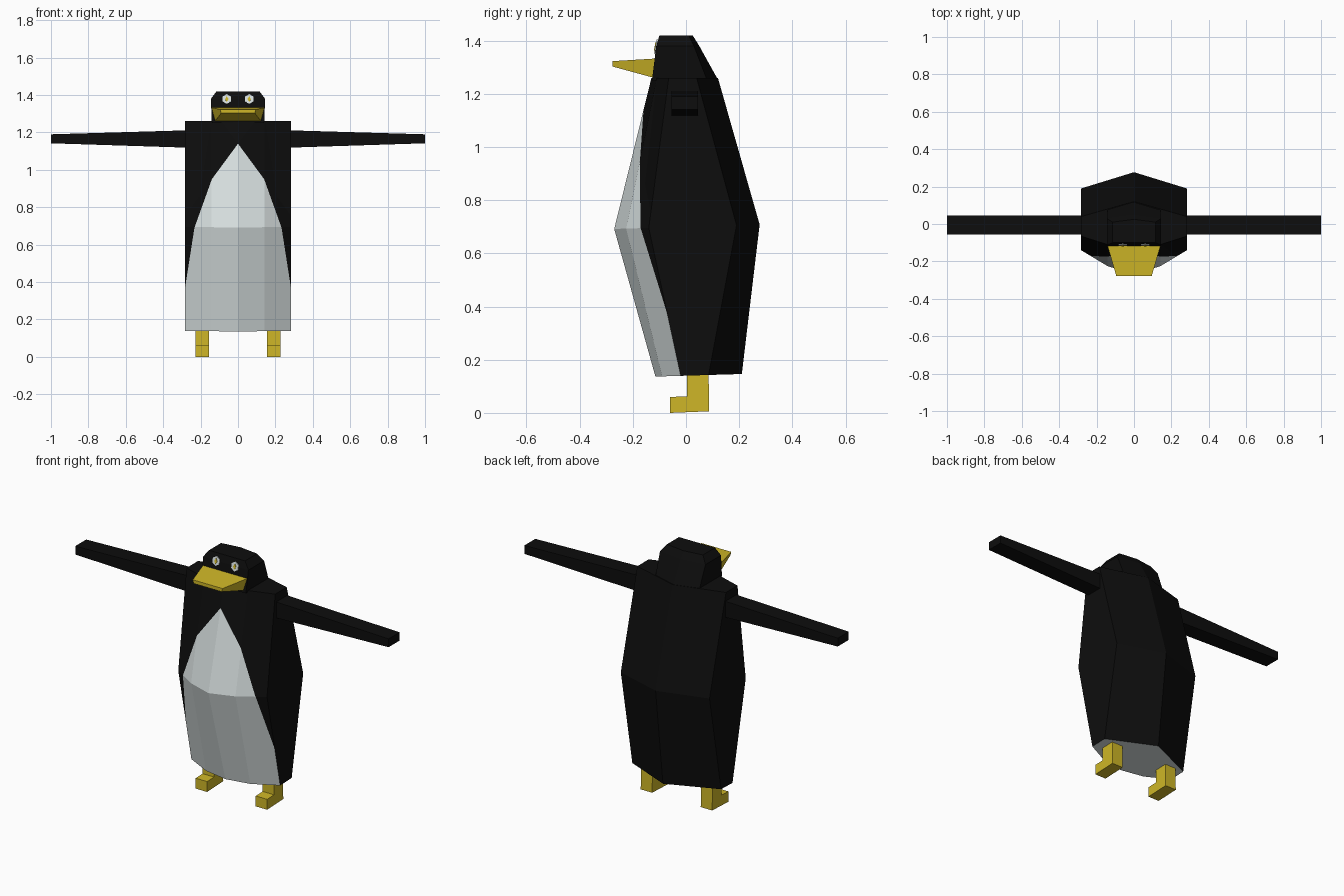
import bpy, bmesh, math
from mathutils import Vector

cube = bpy.data.objects.get("Cube")
if cube:
    bpy.data.objects.remove(cube, do_unlink=True)


def material(name, rgb):
    m = bpy.data.materials.new(name)
    m.use_nodes = True
    m.diffuse_color = (*rgb, 1)
    m.node_tree.nodes["Principled BSDF"].inputs["Base Color"].default_value = (*rgb, 1)
    return m


BLACK = material("black_plumage", (0.004, 0.004, 0.004))
WHITE = material("white_plumage", (0.70, 0.76, 0.76))
YELLOW = material("yellow_horn", (0.62, 0.47, 0.02))


def finish(name, bm, *mats):
    bmesh.ops.recalc_face_normals(bm, faces=bm.faces)
    mesh = bpy.data.meshes.new(name)
    bm.to_mesh(mesh)
    bm.free()
    for m in mats:
        mesh.materials.append(m)
    obj = bpy.data.objects.new(name, mesh)
    bpy.context.collection.objects.link(obj)
    return obj


def loft(rings):
    """Skin closed rings of 3D points and cap both ends."""
    bm = bmesh.new()
    loops = [[bm.verts.new(p) for p in ring] for ring in rings]
    n = len(loops[0])
    for a, b in zip(loops, loops[1:]):
        for i in range(n):
            j = (i + 1) % n
            bm.faces.new((a[i], a[j], b[j], b[i]))
    bm.faces.new(loops[0])
    bm.faces.new(loops[-1])
    bmesh.ops.recalc_face_normals(bm, faces=bm.faces)
    bm.normal_update()
    return bm


def mirrored_ring(z, half, tilt=0.0):
    """Half outline from front to back, mirrored across x = 0."""
    other = [(-x, y) for x, y in reversed(half) if x > 0]
    return [(x, y, z + tilt * y) for x, y in half + other]


# Body: three faceted rings of constant width
def body_ring(z, front, quarter, side_front, side_back, back, tilt=0.0):
    w = 0.283
    half = [(0, front), (w / 2, quarter), (w, side_front), (w, side_back), (0, back)]
    return mirrored_ring(z, half, tilt)


bm = loft([body_ring(0.14, -0.115, -0.09, -0.02, 0.085, 0.21, 0.03),
           body_ring(0.70, -0.27, -0.225, -0.14, 0.19, 0.277, 0.03),
           body_ring(1.26, -0.13, -0.11, -0.065, 0.04, 0.12)])

# Belly patch: cut the front faces along the pointed outline, then colour it
outline = [(0, 1.14), (0.14, 0.95), (0.233, 0.69), (0.283, 0.37)]
planes = []
for (x1, z1), (x2, z2) in zip(outline, outline[1:]):
    for s in (-1, 1):
        planes.append((Vector((s * x1, 0, z1)), Vector((s * (z1 - z2), 0, x2 - x1)).normalized()))


def is_front(f):
    return f.normal.y < -0.1 and abs(f.normal.x) < 0.95 and abs(f.normal.z) < 0.9


for co, no in planes:
    faces = [f for f in bm.faces if is_front(f)]
    edges = {e for f in faces for e in f.edges}
    verts = {v for f in faces for v in f.verts}
    bmesh.ops.bisect_plane(bm, geom=list(verts) + list(edges) + faces,
                           plane_co=co, plane_no=no, dist=0.0005)
    bm.normal_update()
for f in bm.faces:
    c = f.calc_center_median()
    inside = all((c - co).dot(no) < 0 for co, no in planes)
    f.material_index = int((is_front(f) and inside) or f.normal.z < -0.9)
finish("body", bm, BLACK, WHITE)


# Head: flat face, bevelled crown, sloping back
def head_ring(z, w, front, side, back):
    return mirrored_ring(z, [(0, front), (w, front), (w, side), (0, back)])


finish("head", loft([head_ring(1.25, 0.14, -0.128, 0.08, 0.122),
                     head_ring(1.38, 0.145, -0.112, 0.03, 0.05),
                     head_ring(1.42, 0.115, -0.10, 0.01, 0.025)]), BLACK)


# Beak: wide wedge narrowing to a blunt tip
def beak_ring(y, w_low, w_top, low, top):
    return [(-w_low, y, low), (w_low, y, low), (w_top, y, top), (-w_top, y, top)]


finish("beak", loft([beak_ring(-0.112, 0.125, 0.143, 1.258, 1.333),
                     beak_ring(-0.277, 0.09, 0.095, 1.303, 1.323)]), YELLOW)


# Eyes: thin discs with small pupils on the face
def eye_disc(name, x, y, rx, rz, sides, mat):
    disc = bmesh.new()
    bmesh.ops.create_cone(disc, cap_ends=True, segments=sides, radius1=1, radius2=1, depth=0.008)
    bmesh.ops.scale(disc, vec=(rx, rz, 1), verts=disc.verts)
    obj = finish(name, disc, mat)
    obj.location = (x, y, 1.378)
    obj.rotation_euler.x = math.radians(80)


for side, s in (("left", 1), ("right", -1)):
    eye_disc(side + "_eye", s * 0.06, -0.111, 0.025, 0.027, 6, WHITE)
    eye_disc(side + "_pupil", s * 0.06, -0.114, 0.009, 0.016, 4, YELLOW)

    # Wings: tapered boxes held straight out
    wing = [[(s * x, y, z) for y, z in ((-0.055, lo), (0.045, lo), (0.045, hi), (-0.055, hi))]
            for x, lo, hi in ((0.25, 1.118, 1.212), (1.0, 1.142, 1.19))]
    finish(side + "_wing", loft(wing), BLACK)

    # Legs: one L-shaped profile with the foot pointing forward
    profile = [(-0.06, 0), (0.087, 0.006), (0.085, 0.15), (0.003, 0.15), (0.003, 0.062), (-0.06, 0.06)]
    finish(side + "_leg", loft([[(s * x, y, z) for y, z in profile] for x in (0.155, 0.228)]), YELLOW)
